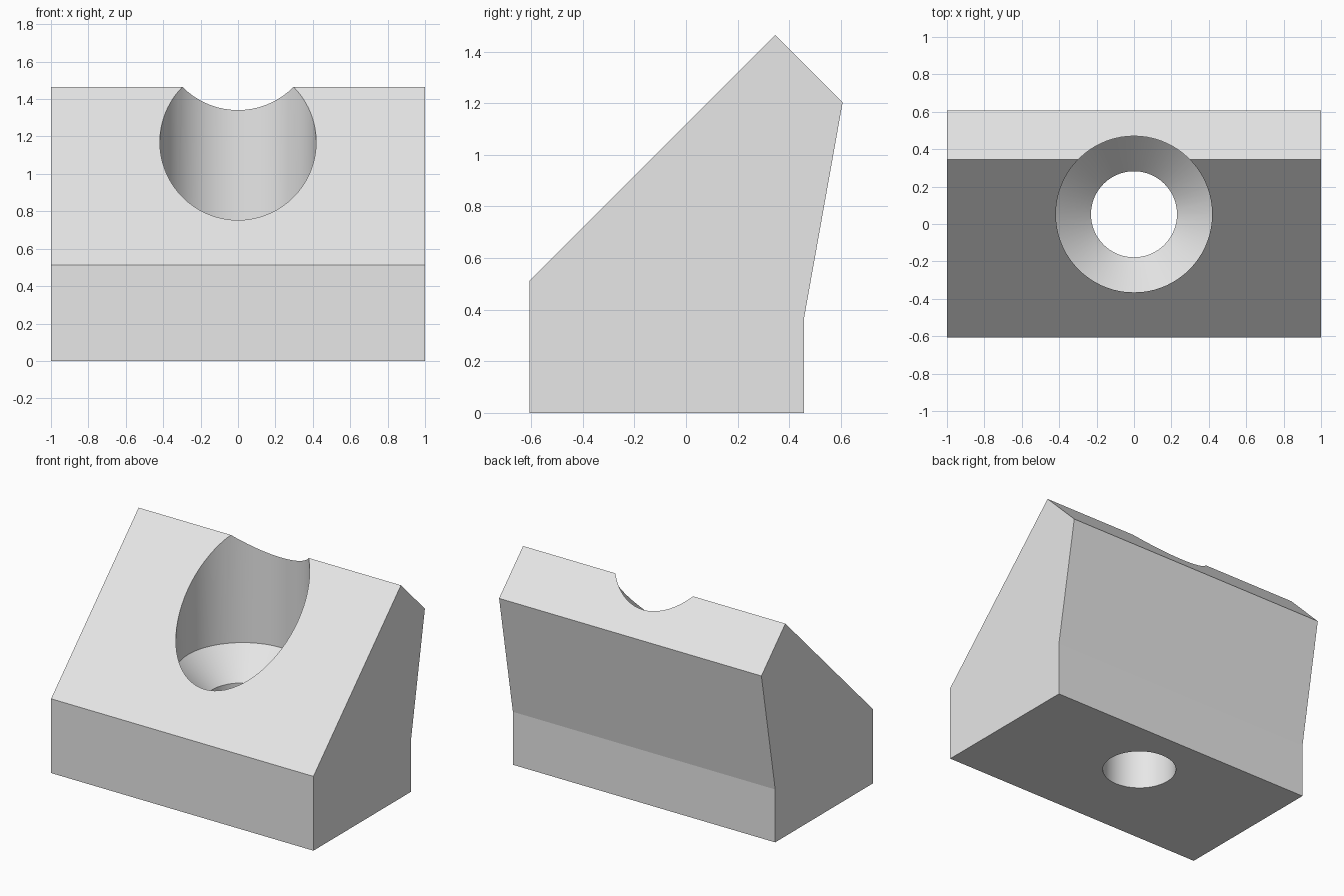
import bpy, bmesh, math
from mathutils import Vector

cube = bpy.data.objects.get("Cube")
if cube:
    bpy.data.objects.remove(cube, do_unlink=True)

grey = bpy.data.materials.new("light grey")
grey.use_nodes = True
grey.diffuse_color = (0.8, 0.8, 0.8, 1)
grey.node_tree.nodes["Principled BSDF"].inputs["Base Color"].default_value = (0.8, 0.8, 0.8, 1)


def add_object(name, bm):
    bmesh.ops.recalc_face_normals(bm, faces=bm.faces)
    mesh = bpy.data.meshes.new(name)
    bm.to_mesh(mesh)
    bm.free()
    mesh.materials.append(grey)
    obj = bpy.data.objects.new(name, mesh)
    bpy.context.collection.objects.link(obj)
    return obj


# Wedge block: side profile (y, z) extruded along x
profile = [(-0.607, 0), (0.457, 0), (0.457, 0.365),
           (0.607, 1.204), (0.346, 1.465), (-0.607, 0.512)]
bm = bmesh.new()
side = bm.faces.new([bm.verts.new((-1, y, z)) for y, z in profile])
ext = bmesh.ops.extrude_face_region(bm, geom=[side], use_keep_orig=True)
bmesh.ops.translate(bm, vec=(2, 0, 0),
                    verts=[g for g in ext["geom"] if isinstance(g, bmesh.types.BMVert)])
block = add_object("wedge_block", bm)

# Countersunk hole cutter: (radius, z) profile revolved about its axis
outline = [(0, -0.2), (0.23, -0.2), (0.23, 0.53), (0.418, 0.72), (0.418, 2), (0, 2)]
centre = Vector((0, 0.052, 0))
bm = bmesh.new()
verts = [bm.verts.new(centre + Vector((r, 0, z))) for r, z in outline]
edges = [bm.edges.new(pair) for pair in zip(verts, verts[1:])]
bmesh.ops.spin(bm, geom=verts + edges, cent=centre, axis=(0, 0, 1),
               angle=math.tau, steps=72, use_duplicate=False)
bmesh.ops.remove_doubles(bm, verts=bm.verts, dist=0.0001)
cutter = add_object("hole_cutter", bm)
cutter.hide_render = True

# Cut the hole, then remove the cutter
mod = block.modifiers.new("hole", 'BOOLEAN')
mod.operation = 'DIFFERENCE'
mod.solver = 'EXACT'
mod.object = cutter
bpy.ops.object.select_all(action='DESELECT')
bpy.context.view_layer.objects.active = block
block.select_set(True)
bpy.ops.object.modifier_apply(modifier=mod.name)
bpy.data.objects.remove(cutter, do_unlink=True)

# Round hole walls stay smooth, every block edge stays sharp
bpy.ops.object.shade_smooth_by_angle(angle=math.radians(8))
